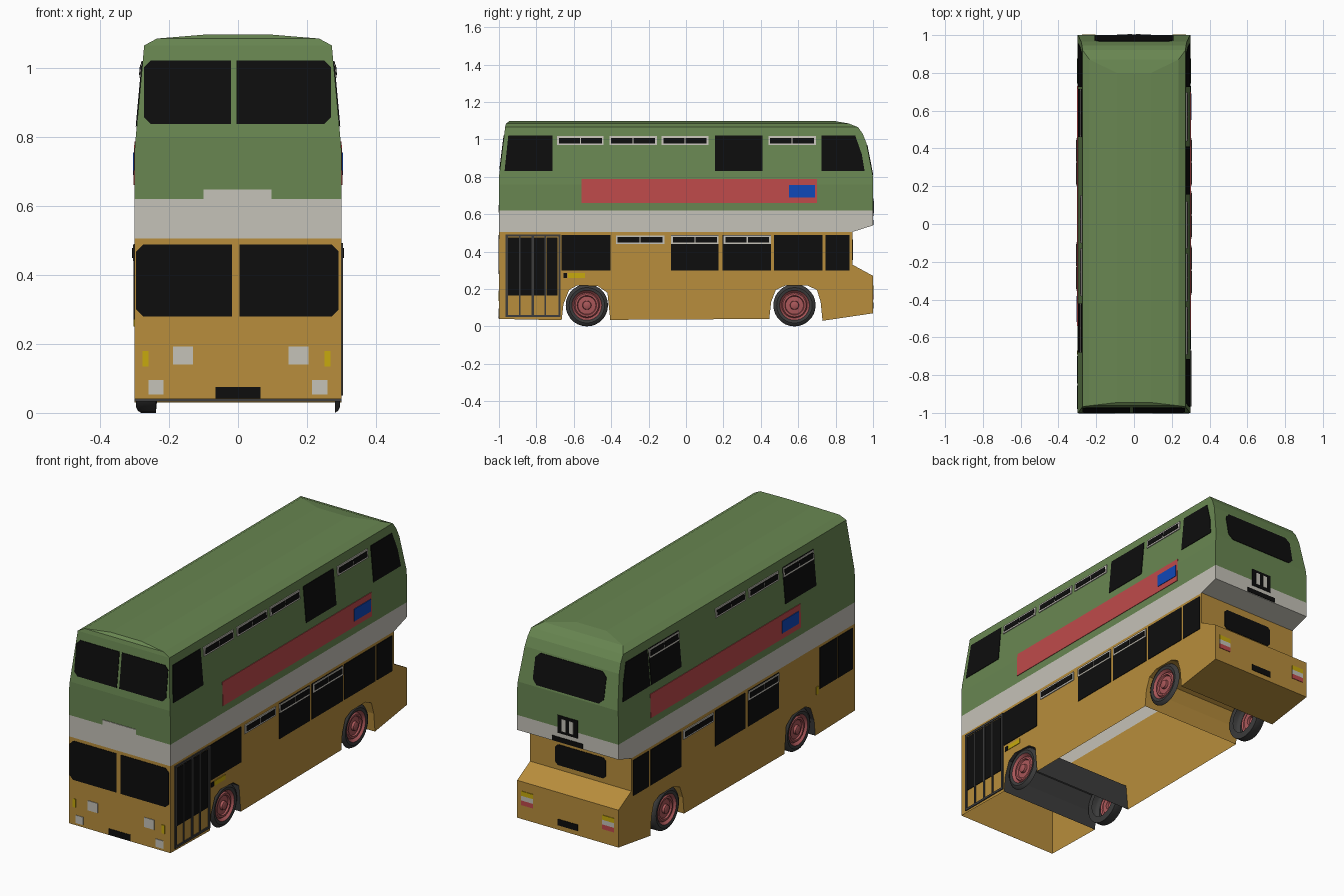
import bpy, bmesh, math

if "Cube" in bpy.data.objects:
    bpy.data.objects.remove(bpy.data.objects["Cube"])

def mat(name, r, g, b):
    m = bpy.data.materials.new(name)
    m.diffuse_color = (r, g, b, 1)
    m.use_nodes = True
    m.node_tree.nodes["Principled BSDF"].inputs["Base Color"].default_value = m.diffuse_color
    return m

GREEN = mat("green paint", .14, .24, .083)
ORANGE = mat("ochre paint", .48, .27, .045)
WHITE = mat("off white", .56, .54, .48)
RED = mat("red panel", .52, .068, .07)
BLUE = mat("blue panel", .005, .065, .48)
BLACK = mat("black glass", .004, .004, .004)
GREY = mat("dark grey", .045, .045, .045)
PINK = mat("wheel red", .40, .095, .10)
YELLOW = mat("yellow lamp", .57, .40, .004)

def finish(bm, name, mats, normals=True):
    if normals:
        bmesh.ops.recalc_face_normals(bm, faces=bm.faces[:])
    me = bpy.data.meshes.new(name)
    bm.to_mesh(me)
    bm.free()
    for m in mats:
        me.materials.append(m)
    ob = bpy.data.objects.new(name, me)
    bpy.context.collection.objects.link(ob)
    return ob

# ---- lower body: side outline extruded across the width, open underneath
# each point carries the material slot of the strip to the next point (None = open)
outline = [(-1, .04, None), (-.665, .033, 1), (-.655, .12, 1), (-.625, .195, 1), (-.58, .22, 1),
           (-.47, .215, 1), (-.42, .18, 1), (-.405, .035, None),
           (.445, .04, 0), (.455, .13, 0), (.48, .195, 0), (.53, .218, 0), (.65, .218, 0),
           (.70, .195, 0), (.72, .13, 0), (.73, .03, 0),
           (1, .07, 0), (1, .27, 0), (.89, .33, 0), (.89, .505, None), (-1, .505, 0)]
bm = bmesh.new()
L = [bm.verts.new((-.3, y, z)) for y, z, _ in outline]
R = [bm.verts.new((.3, y, z)) for y, z, _ in outline]
bm.faces.new(L)
bm.faces.new(R[::-1])
for i, (_, _, slot) in enumerate(outline):
    j = (i + 1) % len(outline)
    if slot is not None:
        bm.faces.new((L[i], L[j], R[j], R[i])).material_index = slot
finish(bm, "lower_body", [ORANGE, GREY])

# ---- upper body: stacked rectangular rings (z, half width, front y, back y)
rings = [(.505, .3, -1, .89), (.54, .3, -1, 1), (.62, .3, -1, 1), (.76, .3, -1, 1),
         (.80, .2963, -1, 1), (.98, .2798, -.9776, .965), (1.03, .2752, -.9713, .945),
         (1.065, .272, -.967, .92), (1.085, .235, -.962, .87), (1.097, .09, -.945, .80)]
bm = bmesh.new()
prev = None
for z, w, f, b in rings:
    ring = [bm.verts.new(p) for p in ((-w, f, z), (w, f, z), (w, b, z), (-w, b, z))]
    if prev:
        for i in range(4):
            j = (i + 1) % 4
            face = bm.faces.new((prev[i], prev[j], ring[j], ring[i]))
            face.material_index = 1 if z < .63 else 0
    prev = ring
bm.faces.new(prev)
finish(bm, "upper_body", [GREEN, WHITE])

# ---- surfaces that plates are laid on: (u, z, lift) -> point
def W(z): return .3 - max(0, z - .76) * .0918
def F(z): return 1 - max(0, z - .80) * .1245
def B(z): return 1 - max(0, z - .80) * .1944
right = lambda u, z, o: (W(z) + o, u, z)
left = lambda u, z, o: (-W(z) - o, u, z)
front = lambda u, z, o: (u, -F(z) - o, z)
back = lambda u, z, o: (u, B(z) + o, z)
recess = lambda u, z, o: (u, .89 + o, z)

def rect(a, b, c, d):
    return [(a, c), (b, c), (b, d), (a, d)]

def cut_rect(a, b, c, d, k=.02, cl=True, cr=True):
    """Rectangle with its left and/or right corners chamfered."""
    p = [(a + k, c), (b - k, c), (b, c + k), (b, d - k), (b - k, d), (a + k, d), (a, d - k), (a, c + k)]
    if not cl:
        p = [(a, c)] + p[1:5] + [(a, d)]
    elif not cr:
        p = [p[0], (b, c), (b, d)] + p[5:]
    return p

def plates(name, surf, polys, m, lift=.003):
    bm = bmesh.new()
    for poly in polys:
        top = [bm.verts.new(surf(u, z, lift)) for u, z in poly]
        low = [bm.verts.new(surf(u, z, 0)) for u, z in poly]
        bm.faces.new(top)
        for i in range(len(poly)):
            j = (i + 1) % len(poly)
            bm.faces.new((top[i], low[i], low[j], top[j]))
    finish(bm, name, [m])

def vents(name, surf, spans, z0, z1):
    """Sliding vents: pale frame with two dark panes."""
    plates(name + "_frame", surf, [rect(a, b, z0, z1) for a, b in spans], WHITE, .005)
    panes = []
    for a, b in spans:
        m = (a + b) / 2
        panes += [rect(a + .01, m - .003, z0 + .009, z1 - .009), rect(m + .003, b - .01, z0 + .009, z1 - .009)]
    plates(name + "_panes", surf, panes, BLACK, .007)

# ---- side windows
UZ, LZ = (.83, 1.02), (.30, .49)
rear_quarter = [(.725, .83), (.955, .83), (.94, .92), (.905, 1.02), (.725, 1.02)]
front_quarter = [(-.97, .83), (-.715, .83), (-.715, 1.02), (-.95, 1.02)]
plates("right_upper_windows", right, [front_quarter, rear_quarter, rect(.155, .41, *UZ)], BLACK)
plates("right_lower_windows", right, [rect(a, b, *LZ) for a, b in
       ((-.665, -.405), (-.08, .175), (.195, .455), (.47, .73), (.745, .875))], BLACK)
vents("right_upper_vents", right, [(-.69, -.44), (-.41, -.155), (-.13, .12), (.44, .695)], .97, 1.017)
vents("right_lower_vents", right, [(-.375, -.115), (-.08, .175), (.2, .455)], .44, .487)
plates("left_upper_windows", left, [rear_quarter, rect(.46, .715, *UZ), rect(-.68, -.42, *UZ)], BLACK)
plates("left_lower_windows", left, [rect(a, b, *LZ) for a, b in
       ((.745, .875), (.47, .73), (-.07, .185), (-.355, -.095))], BLACK)
vents("left_upper_vents", left, [(.46, .715), (-.1, .15), (-.38, -.13), (-.68, -.42)], .97, 1.017)
vents("left_lower_vents", left, [(.2, .455), (-.355, -.095)], .44, .487)
plates("cab_side_windows", left, [rect(-.98, -.855, .27, .49), rect(-.845, -.70, .27, .49)], BLACK)

# ---- side advert panels and small lamps
plates("right_red_panel", right, [rect(-.56, .70, .66, .787)], RED)
plates("right_blue_panel", right, [rect(.55, .69, .69, .755)], BLUE, .005)
plates("left_red_panel", left, [rect(-.54, .73, .66, .787)], RED)
plates("left_blue_panel", left, [rect(-.52, -.38, .69, .755)], BLUE, .005)
plates("right_indicator", right, [rect(-.63, -.54, .26, .285)], YELLOW)
plates("right_indicator_base", right, [rect(-.655, -.635, .26, .285)], BLACK)
plates("left_indicator", left, [rect(-.69, -.67, .25, .29)], YELLOW)

# ---- folding entrance door
bars = [rect(-.965, -.67, .05, .062), rect(-.965, -.67, .48, .492)]
bars += [rect(y - h, y + h, .062, .48) for y, h in
         ((-.959, .006), (-.89, .004), (-.82, .006), (-.753, .004), (-.676, .006))]
plates("door_frame", right, bars, GREY, .005)
plates("door_glass", right, [rect(a, a + .057, .165, .475) for a in (-.951, -.884, -.812, -.745)], BLACK)

# ---- front details
plates("front_upper_windows", front, [cut_rect(-.273, -.02, .838, 1.022, cr=False),
                                      cut_rect(-.005, .27, .838, 1.022, cl=False)], BLACK)
plates("windscreen", front, [cut_rect(-.295, -.018, .28, .488, cr=False),
                             cut_rect(.005, .292, .28, .488, cl=False)], BLACK)
plates("destination_board", front, [rect(-.1, .097, .61, .648)], WHITE)
plates("headlamps", front, [rect(-.188, -.13, .14, .192), rect(.147, .205, .14, .192),
                            rect(-.26, -.216, .053, .095), rect(.214, .26, .053, .095)], WHITE)
plates("front_indicators", front, [rect(-.277, -.26, .135, .18), rect(.25, .268, .135, .18)], YELLOW)
plates("front_plate", front, [rect(-.065, .065, .042, .075)], BLACK)

# ---- rear details
plates("rear_upper_window", back, [cut_rect(-.21, .21, .81, .97, .025)], BLACK)
plates("rear_lower_window", recess, [cut_rect(-.15, .15, .355, .465, .015)], BLACK)
plates("rear_number_box", back, [rect(-.06, .06, .59, .685)], BLACK)
plates("rear_number_blinds", back, [rect(-.035, -.01, .605, .67), rect(.01, .035, .605, .67)], WHITE, .005)
plates("rear_strip", back, [rect(-.09, .09, .543, .568)], BLACK)
plates("rear_plate", back, [rect(-.06, .06, .095, .128)], BLACK)
for name, m, z in (("amber", YELLOW, .195), ("white", WHITE, .17), ("red", RED, .145)):
    plates("rear_lamps_" + name, back, [rect(s - .035, s + .035, z, z + .025) for s in (-.24, .24)], m)

# ---- wheels: profiles (radius, depth) spun round the axle
def lathe(name, profile, side, y, m, n=28):
    bm = bmesh.new()
    rows = []
    for r, d in profile:
        rows.append([bm.verts.new((side * (.293 + d), y + r * math.cos(2 * math.pi * k / n),
                                   .113 + r * math.sin(2 * math.pi * k / n))) for k in range(n)])
    for p, q in zip(rows, rows[1:]):
        for k in range(n):
            j = (k + 1) % n
            f = (p[k], q[k], q[j], p[j])
            bm.faces.new(f if side > 0 else f[::-1])
    if name.endswith("hub"):
        bm.faces.new(rows[0] if side > 0 else rows[0][::-1])
    ob = finish(bm, name, [m], False)
    bpy.ops.object.select_all(action='DESELECT')
    bpy.context.view_layer.objects.active = ob
    ob.select_set(True)
    bpy.ops.object.shade_smooth_by_angle(angle=math.radians(35))

hub = [(.014, .004), (.022, 0), (.024, -.012), (.048, -.014), (.052, -.006), (.062, -.006), (.068, -.014), (.08, 0)]
face = [(.08, 0), (.095, .003), (.107, -.003), (.113, -.012)]
for end, y in (("front", -.53), ("rear", .58)):
    for label, side in (("left", -1), ("right", 1)):
        lathe(f"{end}_{label}_hub", hub, side, y, PINK)
        # the near-side tyres are shallow, the off-side ones full width
        tread = [(.113, -.055), (.08, -.058)] if side < 0 else []
        lathe(f"{end}_{label}_tyre", face + tread, side, y, GREY)
